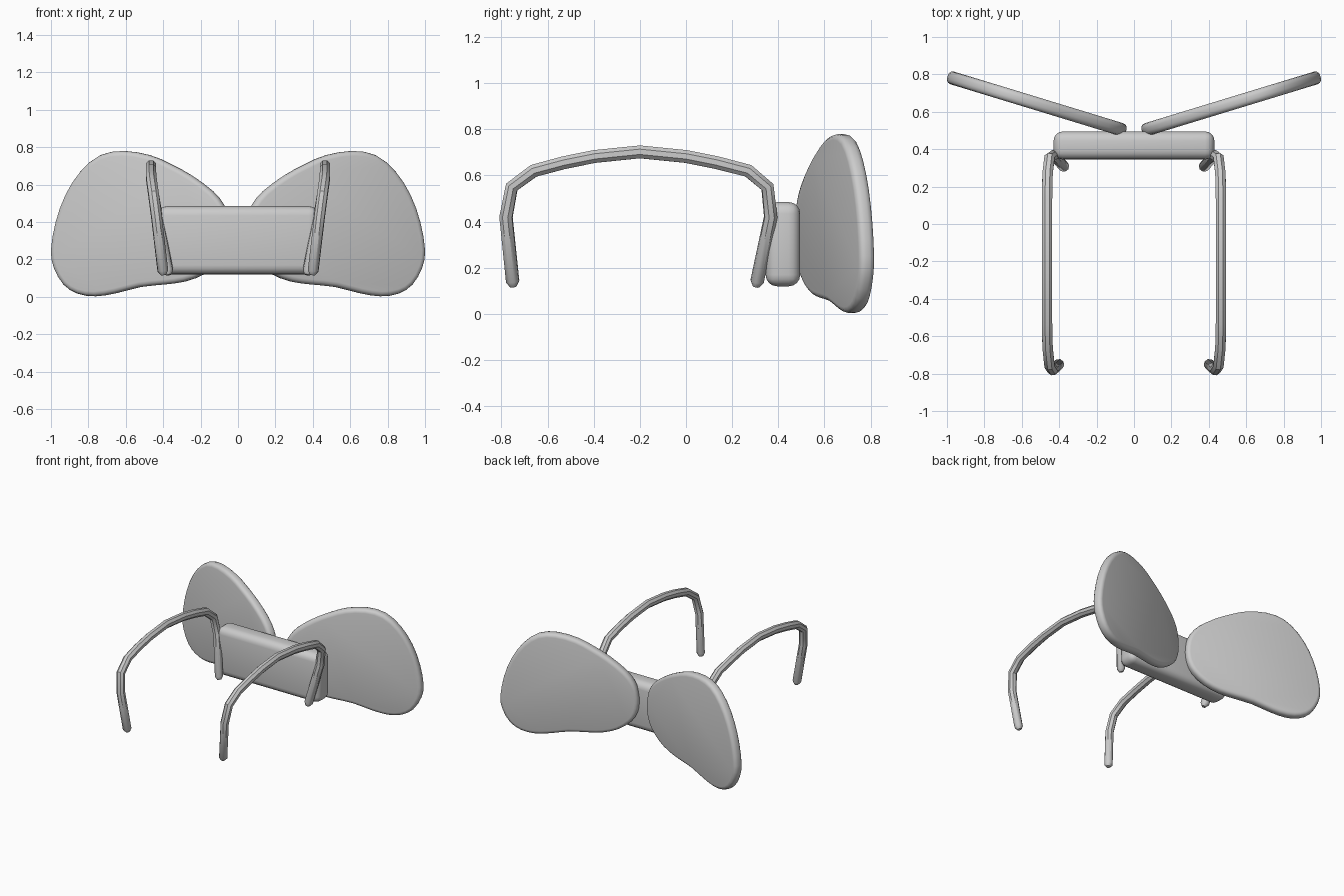
import bpy, bmesh
from mathutils import Vector

if "Cube" in bpy.data.objects:
    bpy.data.objects.remove(bpy.data.objects["Cube"])


def finish(obj, bevel=0.0, segments=3):
    if bevel:
        m = obj.modifiers.new("Bevel", 'BEVEL')
        m.width = bevel
        m.segments = segments
        m.limit_method = 'ANGLE'
        m.angle_limit = 0.9
    bpy.ops.object.select_all(action='DESELECT')
    obj.select_set(True)
    bpy.context.view_layer.objects.active = obj
    if bevel:
        bpy.ops.object.modifier_apply(modifier="Bevel")
    bpy.ops.object.shade_smooth_by_angle(angle=0.7)


def new_mesh(name, bm):
    bmesh.ops.recalc_face_normals(bm, faces=bm.faces)
    me = bpy.data.meshes.new(name)
    bm.to_mesh(me)
    bm.free()
    ob = bpy.data.objects.new(name, me)
    bpy.context.collection.objects.link(ob)
    return ob


def smooth_loop(pts):
    # doubles the points of a closed outline with a spline midpoint
    out, n = [], len(pts)
    for i in range(n):
        a, b, c, d = (Vector(pts[(i + k) % n]) for k in (-1, 0, 1, 2))
        out += [b, (b + c) * 0.5625 - (a + d) * 0.0625]
    return out


# wing outline as seen from the front (x, z)
WING = [(.042, .34), (.05, .42), (.075, .49), (.135, .565), (.25, .65),
        (.36, .71), (.47, .757), (.61, .78), (.735, .757), (.84, .67),
        (.92, .545), (.972, .40), (.997, .25), (.982, .155), (.93, .065),
        (.855, .017), (.76, .003), (.65, .02), (.52, .053), (.385, .067),
        (.28, .083), (.18, .122), (.095, .19), (.055, .26)]

# strap path (x, y, z, radius factor)
STRAP = [(.397, -.748, .118, .5), (.402, -.751, .14, 1), (.435, -.78, .42, 1),
         (.452, -.755, .55, 1), (.462, -.66, .62, 1), (.465, -.53, .655, 1),
         (.465, -.396, .682, 1), (.465, -.2, .702, 1), (.465, 0, .682, 1),
         (.465, .135, .655, 1), (.462, .27, .62, 1), (.452, .353, .55, 1),
         (.43, .367, .42, 1), (.375, .308, .14, 1), (.369, .303, .118, .5)]


def wing(name, s):
    bm = bmesh.new()
    off = Vector((-.292, .957, 0)) * .035
    mid = [Vector((x, .637 + .305 * (x - .5), z)) for x, z in smooth_loop(WING)]
    rings = []
    for k in (-1, 1):
        rings.append([bm.verts.new(((p + off * k).x * s, (p + off * k).y, p.z)) for p in mid])
        bm.faces.new(rings[-1])
    n = len(mid)
    for i in range(n):
        j = (i + 1) % n
        bm.faces.new((rings[0][i], rings[0][j], rings[1][j], rings[1][i]))
    finish(new_mesh(name, bm), .026)


def strap(name, s):
    cu = bpy.data.curves.new(name, 'CURVE')
    cu.dimensions = '3D'
    cu.bevel_depth = .03
    cu.bevel_resolution = 2
    cu.use_fill_caps = True
    sp = cu.splines.new('POLY')
    sp.points.add(len(STRAP) - 1)
    for p, (x, y, z, r) in zip(sp.points, STRAP):
        p.co = (x * s, y, z, 1)
        p.radius = r
    ob = bpy.data.objects.new(name, cu)
    bpy.context.collection.objects.link(ob)
    bpy.ops.object.select_all(action='DESELECT')
    ob.select_set(True)
    bpy.context.view_layer.objects.active = ob
    bpy.ops.object.convert(target='MESH')
    finish(bpy.context.view_layer.objects.active)


# rounded central pack
bm = bmesh.new()
bmesh.ops.create_cube(bm, size=1)
for v in bm.verts:
    v.co = (v.co.x * .86, .42 + v.co.y * .15, .302 + v.co.z * .365)
finish(new_mesh("back_block", bm), .05, 4)

# mirrored wings and shoulder straps
for side, s in (("right", 1), ("left", -1)):
    wing("wing_" + side, s)
    strap("shoulder_strap_" + side, s)
